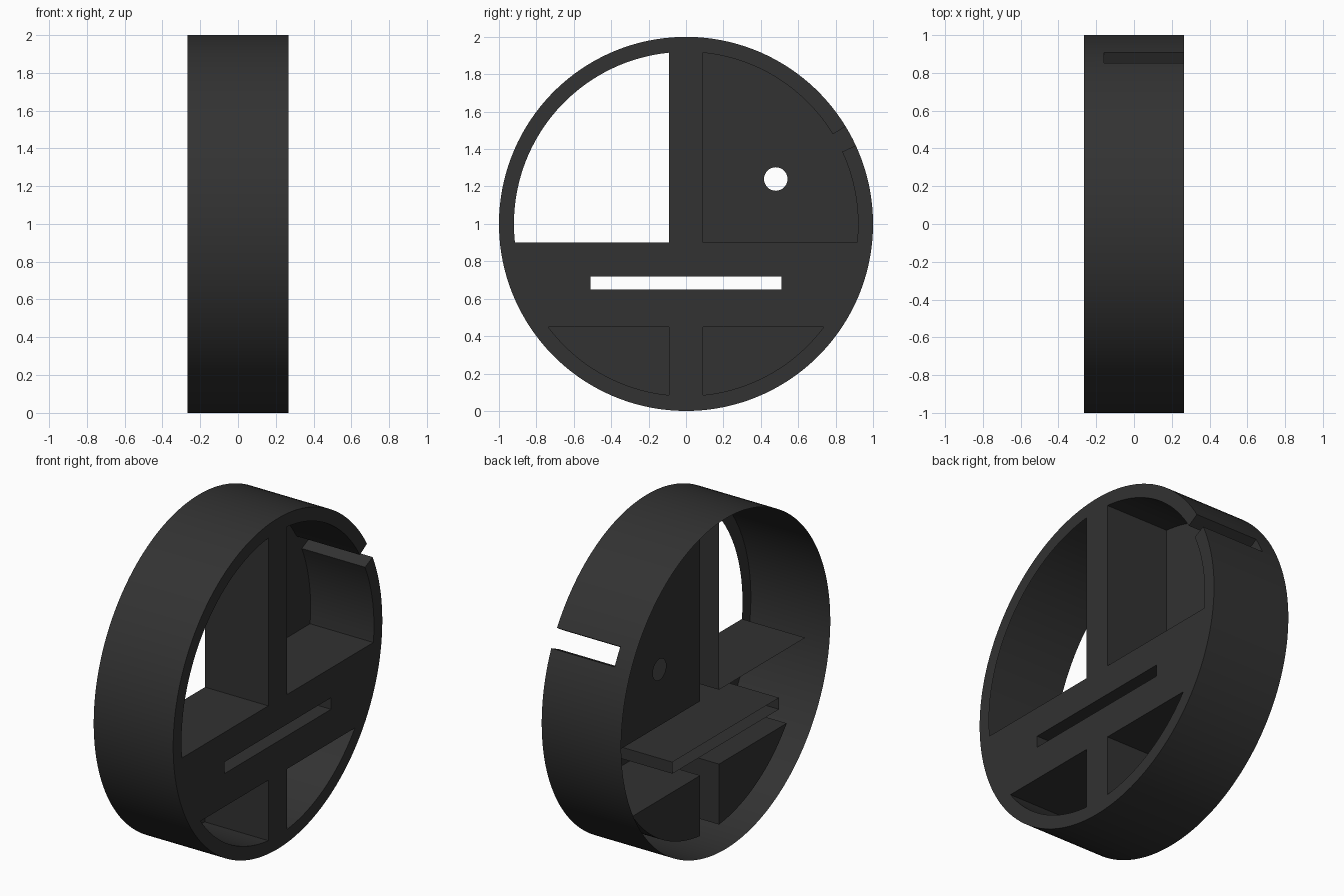
import bpy
import bmesh
from math import cos, sin, acos, asin, degrees, radians

cube = bpy.data.objects.get("Cube")
if cube:
    bpy.data.objects.remove(cube)

FRONT, BACK = 0.266, -0.266     # open face and rear edge of the band
FLOOR = -0.158                  # depth of the pockets
R_OUT, R_IN = 1.0, 0.92
RIB = 0.09                      # half width of the upright rib
SHELF, LOW = -0.1, -0.55        # shelf heights relative to the centre
NOTCH_A, NOTCH_B = 24.8, 31.4   # notch angles in degrees

mat = bpy.data.materials.new("charcoal plastic")
mat.use_nodes = True
colour = (0.032, 0.032, 0.032, 1)
mat.diffuse_color = colour
mat.node_tree.nodes["Principled BSDF"].inputs["Base Color"].default_value = colour


def arc(radius, start, end, step=2.5, centre=(0, 0)):
    """Points on an arc in the (y, z) plane, angles in degrees."""
    n = max(2, round(abs(end - start) / step))
    angles = [radians(start + (end - start) * i / n) for i in range(n + 1)]
    return [(centre[0] + radius * cos(a), centre[1] + radius * sin(a)) for a in angles]


def mirror(points):
    return [(-y, z) for y, z in reversed(points)]


def walls(bm, points, x0, x1, closed=False):
    """Sweep an outline along x."""
    rows = [[bm.verts.new((x, y, z + 1)) for y, z in points] for x in (x0, x1)]
    n = len(points)
    for i in range(n if closed else n - 1):
        j = (i + 1) % n
        bm.faces.new((rows[0][i], rows[0][j], rows[1][j], rows[1][i]))


def sheet(bm, loops, x):
    """Flat face at x: first loop is the outline, the rest are holes."""
    edges = []
    for points in loops:
        vs = [bm.verts.new((x, y, z + 1)) for y, z in points]
        edges += [bm.edges.new((vs[i - 1], vs[i])) for i in range(len(vs))]
    made = bmesh.ops.triangle_fill(bm, use_beauty=True, edges=edges, normal=(1, 0, 0))
    faces = [f for f in made["geom"] if isinstance(f, bmesh.types.BMFace)]
    for f in faces:
        f.normal_update()
        if f.normal.x < 0:
            f.normal_flip()


def finish(name, bm, orient=None):
    bmesh.ops.remove_doubles(bm, verts=bm.verts[:], dist=0.0005)
    if orient:
        bmesh.ops.recalc_face_normals(bm, faces=bm.faces[:])
        if orient == "inward":
            bmesh.ops.reverse_faces(bm, faces=bm.faces[:])
    mesh = bpy.data.meshes.new(name)
    bm.to_mesh(mesh)
    bm.free()
    mesh.materials.append(mat)
    obj = bpy.data.objects.new(name, mesh)
    bpy.context.collection.objects.link(obj)
    bpy.ops.object.select_all(action="DESELECT")
    obj.select_set(True)
    bpy.context.view_layer.objects.active = obj
    bpy.ops.object.shade_smooth_by_angle(angle=radians(30))
    return obj


# Outlines of the compartments
top_angle = degrees(acos(RIB / R_IN))
shelf_angle = degrees(asin(SHELF / R_IN))
low_angle = degrees(asin(LOW / R_IN))
window = mirror(arc(R_IN, shelf_angle, top_angle) + [(RIB, SHELF)])
low_left = arc(R_IN, -top_angle, low_angle) + [(RIB, LOW)]
low_right = mirror(low_left)
slot = [(-0.51, -0.35), (0.51, -0.35), (0.51, -0.28), (-0.51, -0.28)]
hole = arc(0.063, 0, 348.75, 11.25, (0.48, 0.24))

# Upper pocket, open to the outside through the notch
notch_low = arc(R_OUT, NOTCH_A, NOTCH_A + 1)[:1]
pocket = (notch_low + arc(R_IN, NOTCH_A, shelf_angle)
          + [(RIB, SHELF)] + arc(R_IN, top_angle, NOTCH_B)
          + arc(R_OUT, NOTCH_B, NOTCH_B + 1)[:1])
rim = arc(R_OUT, NOTCH_B, NOTCH_A + 360)
mouth = arc(R_OUT, NOTCH_B, NOTCH_A)

# Outer band, cut by the notch ahead of the pocket floor
bm = bmesh.new()
walls(bm, rim, FRONT, FLOOR)
walls(bm, rim[:-1] + mouth[:0:-1], FLOOR, BACK, closed=True)
finish("outer_band", bm, "outward")

# Front plate with all openings
bm = bmesh.new()
sheet(bm, [rim + pocket[1:-1], window, low_left, low_right, slot], FRONT)
finish("front_plate", bm)

# Upper pocket with a round hole in its floor
bm = bmesh.new()
walls(bm, pocket, FRONT, FLOOR)
sheet(bm, [pocket + mouth[1:-1], hole], FLOOR)
finish("upper_pocket", bm, "inward")

# Two lower pockets
for name, outline in (("lower_pocket_back", low_left), ("lower_pocket_front", low_right)):
    bm = bmesh.new()
    walls(bm, outline, FRONT, FLOOR, closed=True)
    sheet(bm, [outline], FLOOR)
    finish(name, bm, "inward")

# Shelf and rib side of the open window
bm = bmesh.new()
walls(bm, [window[1], window[0], window[-1]] if window[0] == (-RIB, SHELF)
      else [window[0], window[-1], window[-2]], FRONT, FLOOR)
finish("window_shelf", bm)

# Sleeve behind the long slot
bm = bmesh.new()
walls(bm, slot, FRONT, BACK, closed=True)
finish("slot_sleeve", bm, "inward")
